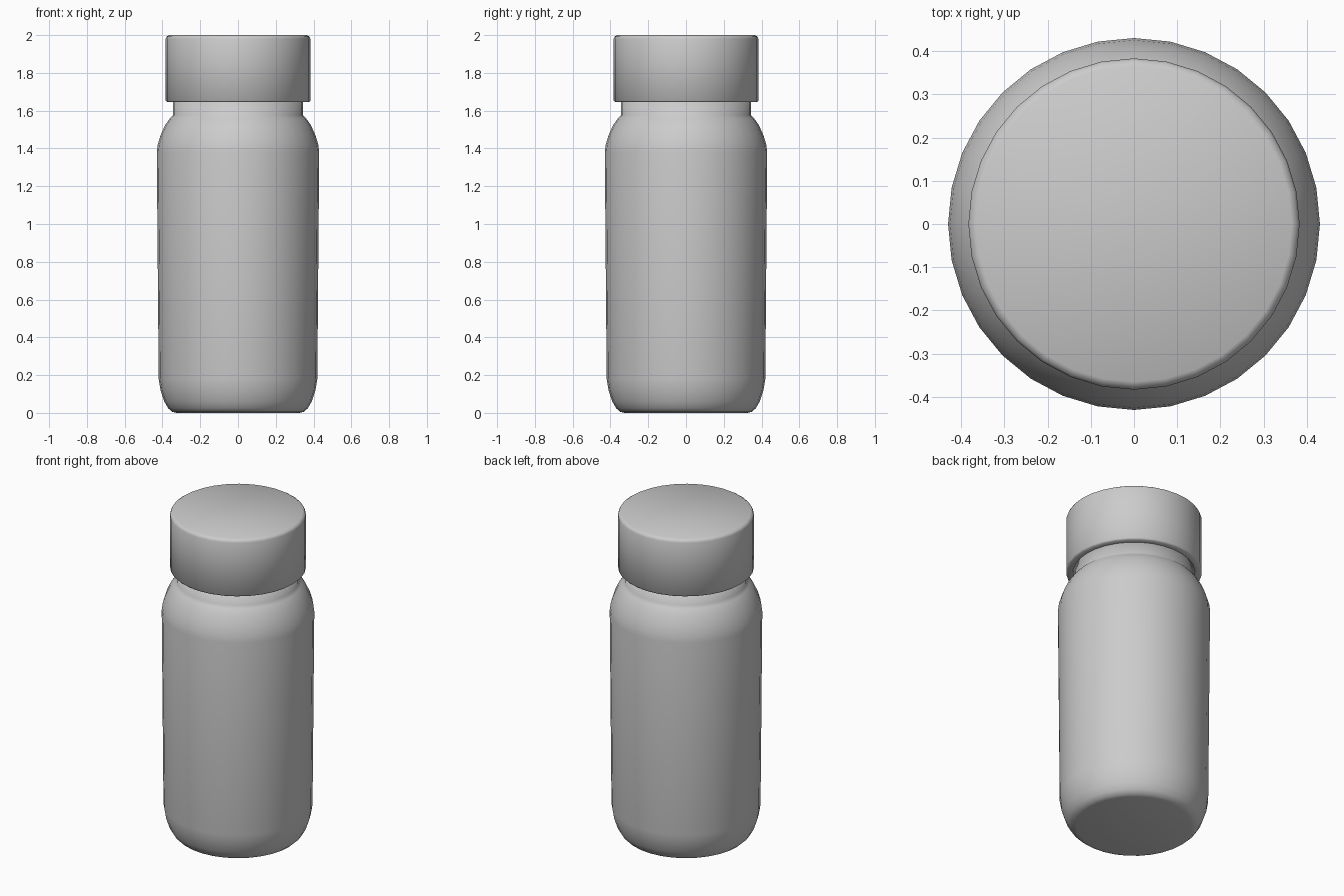
import bpy
import bmesh
from math import cos, sin, tau

SIDES = 32

cube = bpy.data.objects.get("Cube")
if cube:
    bpy.data.objects.remove(cube, do_unlink=True)

grey = bpy.data.materials.new("plain grey")
colour = (0.6, 0.6, 0.6, 1)
grey.diffuse_color = colour
grey.use_nodes = True
grey.node_tree.nodes["Principled BSDF"].inputs["Base Color"].default_value = colour


def lathe(name, profile):
    """Turn a bottom-to-top (radius, height) profile into a closed smooth solid."""
    bm = bmesh.new()
    rings = [[bm.verts.new((r * cos(tau * i / SIDES), r * sin(tau * i / SIDES), z))
              for i in range(SIDES)] for r, z in profile]
    for low, high in zip(rings, rings[1:]):
        for i in range(SIDES):
            j = (i + 1) % SIDES
            bm.faces.new((low[i], low[j], high[j], high[i]))
    bm.faces.new(rings[0][::-1])
    bm.faces.new(rings[-1])
    for face in bm.faces:
        face.smooth = True
    mesh = bpy.data.meshes.new(name)
    bm.to_mesh(mesh)
    bm.free()
    mesh.materials.append(grey)
    obj = bpy.data.objects.new(name, mesh)
    bpy.context.collection.objects.link(obj)
    return obj


# Bottle body with rounded base, slight upward flare, shoulder and neck
lathe("bottle_body", [
    (0.325, 0.0), (0.35, 0.006), (0.37, 0.025), (0.39, 0.06), (0.41, 0.12),
    (0.42, 0.18), (0.43, 1.38), (0.425, 1.42), (0.41, 1.47), (0.385, 1.525),
    (0.36, 1.56), (0.345, 1.575), (0.345, 1.66),
])

# Screw cap with small chamfers on both rims
lathe("cap", [
    (0.345, 1.645), (0.375, 1.645), (0.383, 1.653),
    (0.383, 1.98), (0.378, 1.992), (0.365, 2.0),
])
